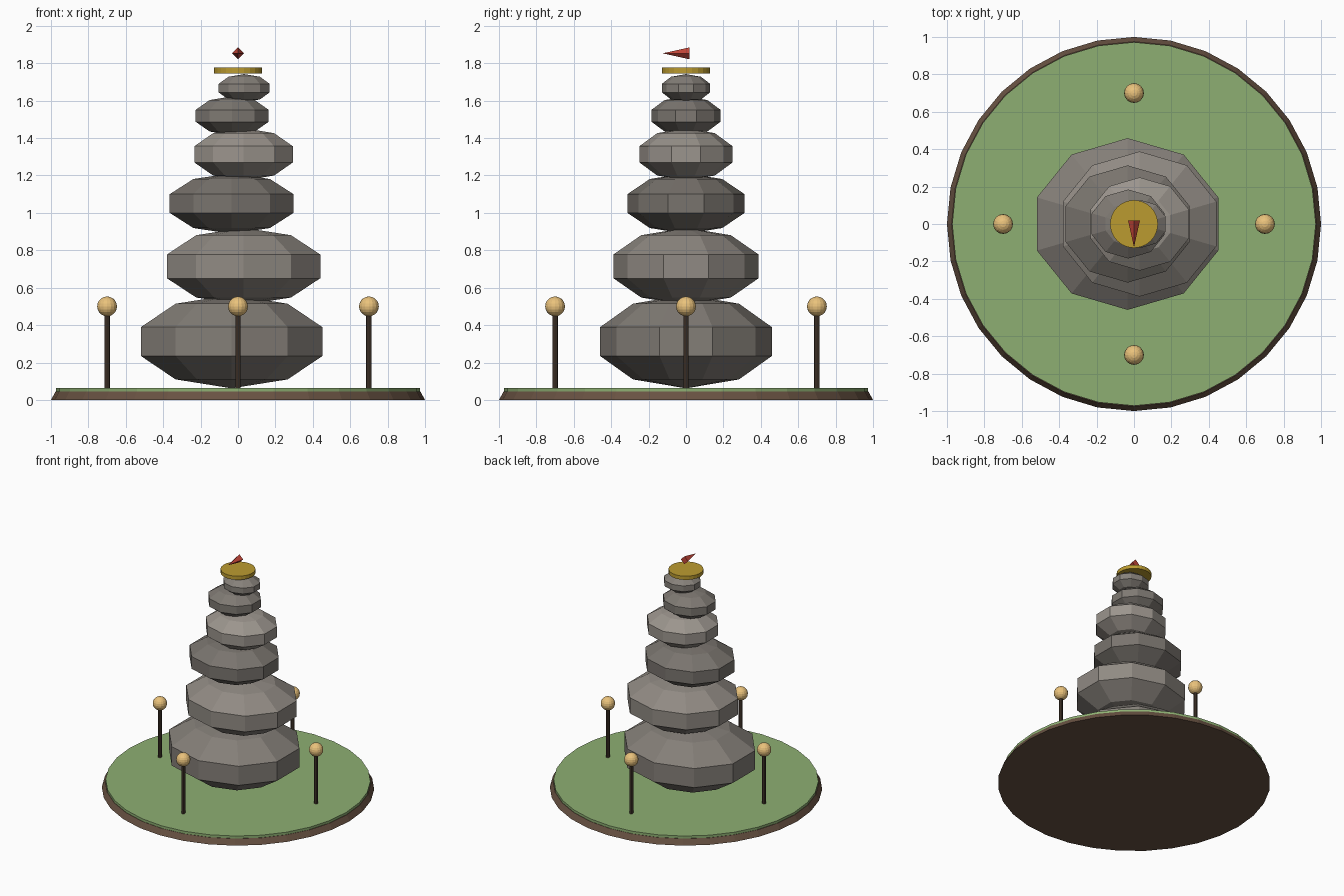
import bpy, bmesh, math
from mathutils import Matrix

if "Cube" in bpy.data.objects:
    bpy.data.objects.remove(bpy.data.objects["Cube"])


def material(name, rgb):
    m = bpy.data.materials.new(name)
    m.diffuse_color = (*rgb, 1)
    m.use_nodes = True
    m.node_tree.nodes["Principled BSDF"].inputs["Base Color"].default_value = m.diffuse_color
    return m


def finish(name, bm, mat):
    me = bpy.data.meshes.new(name)
    bm.to_mesh(me)
    bm.free()
    me.materials.append(mat)
    ob = bpy.data.objects.new(name, me)
    bpy.context.collection.objects.link(ob)
    return ob


def cone(name, r1, r2, z0, z1, sides, mat, x=0, y=0):
    bm = bmesh.new()
    bmesh.ops.create_cone(bm, cap_ends=True, segments=sides, radius1=r1, radius2=r2,
                          depth=z1 - z0, matrix=Matrix.Translation((x, y, (z0 + z1) / 2)))
    return finish(name, bm, mat)


def ball(name, centre, size, segs, rings, mat):
    bm = bmesh.new()
    mtx = Matrix.Translation(centre) @ Matrix.Diagonal((*size, 1))
    bmesh.ops.create_uvsphere(bm, u_segments=segs, v_segments=rings, radius=1, matrix=mtx)
    return finish(name, bm, mat)


earth = material("earth", (0.14, 0.085, 0.055))
grass = material("grass", (0.27, 0.43, 0.17))
wood = material("wood", (0.07, 0.045, 0.03))
lamp = material("lamp_glow", (0.82, 0.54, 0.2))
gold = material("gold", (0.5, 0.33, 0.03))
red = material("red", (0.55, 0.06, 0.04))

# Round ground plate with turf on top
cone("ground_rim", 1.0, 0.975, 0, 0.045, 32, earth)
cone("turf", 0.972, 0.972, 0.045, 0.065, 32, grass)

# Stacked ten-sided stones: x offset, centre z, half width at the band, half height, grey
stones = [(-0.034, 0.312, 0.51, 0.25, 0.23), (0.03, 0.714, 0.431, 0.206, 0.28),
          (-0.034, 1.05, 0.348, 0.162, 0.19), (0.03, 1.313, 0.277, 0.14, 0.33),
          (-0.031, 1.519, 0.205, 0.104, 0.21), (0.033, 1.667, 0.143, 0.075, 0.24)]
band = math.sin(math.radians(72))
for i, (x, z, w, h, g) in enumerate(stones, 1):
    mat = material(f"stone_grey_{i}", (g, g * 0.91, g * 0.81))
    ball(f"stone_{i}", (x, 0, z), (w / band, 0.9 * w / band, h), 10, 5, mat)

# Gold cap disc
cone("cap_disc", 0.128, 0.128, 1.746, 1.776, 24, gold)

# Four-sided pointer aimed at the front
pointer = cone("pointer", 0.032, 0, -0.0725, 0.0725, 4, red)
pointer.data.transform(Matrix.Translation((0, -0.0525, 1.853)) @ Matrix.Rotation(math.pi / 2, 4, 'X'))

# Lamp posts around the stones
for i in range(4):
    a = i * math.pi / 2
    x, y = 0.7 * math.cos(a), 0.7 * math.sin(a)
    cone(f"lamp_post_{i + 1}", 0.0145, 0.0145, 0.06, 0.47, 8, wood, x, y)
    ball(f"lamp_globe_{i + 1}", (x, y, 0.5), (0.053,) * 3, 16, 10, lamp)
